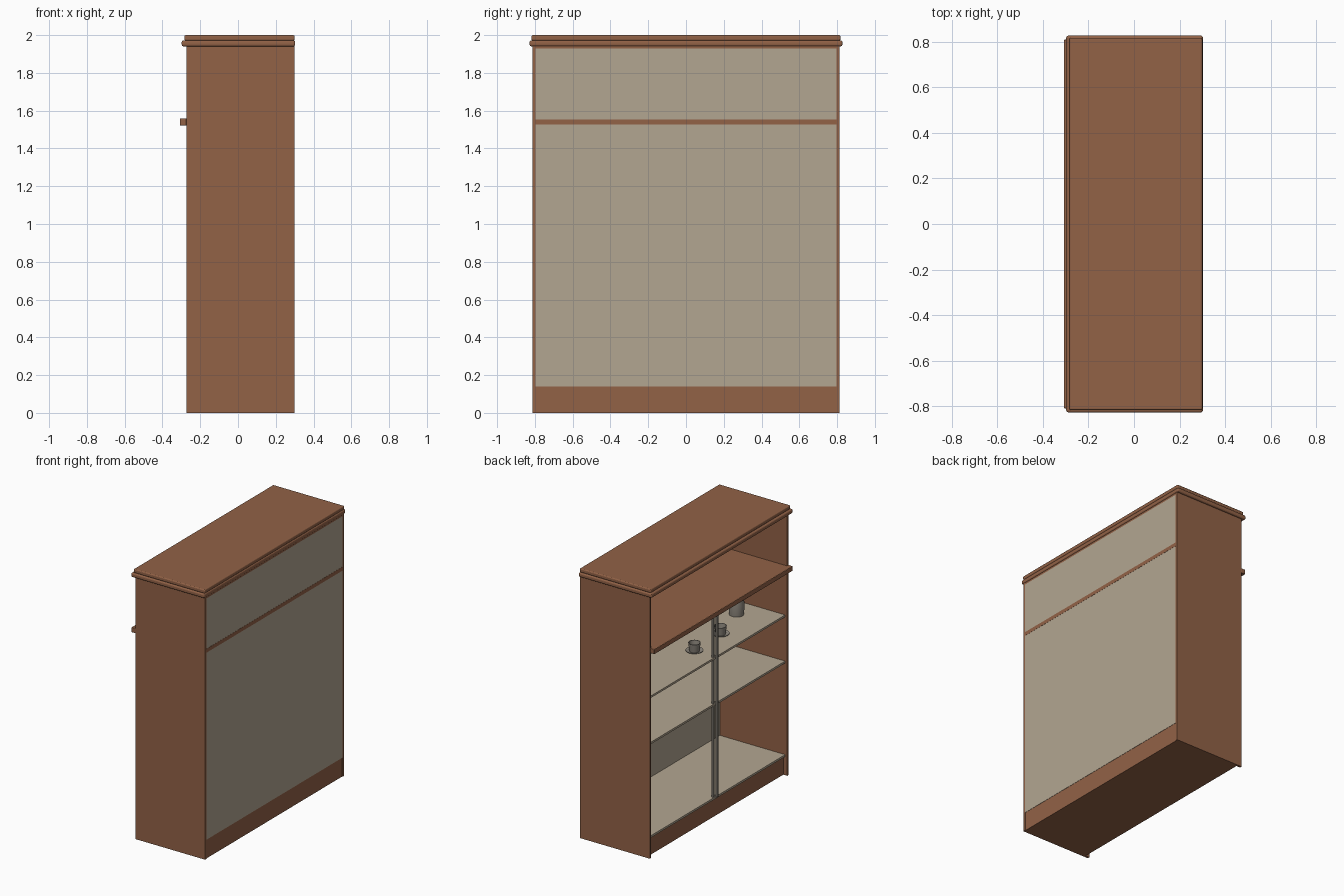
import bpy, bmesh, math

if "Cube" in bpy.data.objects:
    bpy.data.objects.remove(bpy.data.objects["Cube"])


def material(name, rgb):
    m = bpy.data.materials.new(name)
    m.diffuse_color = (*rgb, 1)
    m.use_nodes = True
    m.node_tree.nodes["Principled BSDF"].inputs["Base Color"].default_value = m.diffuse_color
    return m


WOOD = material("brown wood", (0.287, 0.122, 0.062))
BEIGE = material("beige panel", (0.45, 0.38, 0.285))
GREY = material("warm grey", (0.26, 0.235, 0.20))


def finish(name, bm, mat):
    me = bpy.data.meshes.new(name)
    bm.to_mesh(me)
    bm.free()
    me.materials.append(mat)
    ob = bpy.data.objects.new(name, me)
    bpy.context.collection.objects.link(ob)
    return ob


def box(name, x, y, z, mat, bevel=0):
    """Box from (min, max) ranges, with optional rounded edges."""
    bm = bmesh.new()
    bmesh.ops.create_cube(bm, size=1)
    for v in bm.verts:
        v.co = [r[0] + (c + 0.5) * (r[1] - r[0]) for c, r in zip(v.co, (x, y, z))]
    ob = finish(name, bm, mat)
    if bevel:
        mod = ob.modifiers.new("rounded_edges", 'BEVEL')
        mod.width = bevel
        mod.segments = 3
    return ob


def lathe(name, profile, loc, mat, sides=24):
    """Spin a (radius, height) profile about the vertical axis."""
    bm = bmesh.new()
    vs = [bm.verts.new((r, 0, h)) for r, h in profile]
    es = [bm.edges.new(p) for p in zip(vs, vs[1:])]
    bmesh.ops.spin(bm, geom=vs + es, cent=(0, 0, 0), axis=(0, 0, 1),
                   angle=math.tau, steps=sides)
    bmesh.ops.remove_doubles(bm, verts=bm.verts, dist=1e-5)
    bmesh.ops.recalc_face_normals(bm, faces=bm.faces)
    ob = finish(name, bm, mat)
    ob.location = loc
    bpy.context.view_layer.objects.active = ob
    ob.select_set(True)
    bpy.ops.object.shade_smooth_by_angle(angle=math.radians(40))
    ob.select_set(False)


INNER = (-0.796, 0.796)

# Carcass
box("side_panel_left", (-0.272, 0.30), (0.796, 0.812), (0, 1.942), WOOD)
box("side_panel_right", (-0.272, 0.30), (-0.812, -0.796), (0, 1.942), WOOD)
box("plinth", (-0.24, 0.295), INNER, (0, 0.14), WOOD)
box("back_panel", (0.28, 0.297), INNER, (0.14, 1.928), BEIGE)
box("ceiling_board", (-0.27, 0.297), INNER, (1.928, 1.942), WOOD)

# Stepped top with rounded edges
box("lower_cornice", (-0.298, 0.303), (-0.828, 0.828), (1.94, 1.972), WOOD, 0.01)
box("top_slab", (-0.284, 0.30), (-0.818, 0.818), (1.971, 2.0), WOOD, 0.008)

# Ledge between the open niche and the display space
box("ledge_board", (-0.275, 0.298), INNER, (1.526, 1.554), WOOD)
box("ledge_nosing", (-0.308, -0.272), (-0.81, 0.81), (1.522, 1.558), WOOD, 0.004)

# Floor and shelves
for name, top in (("floor_board", 0.152), ("lower_shelf", 0.845), ("upper_shelf", 1.187)):
    box(name, (-0.255, 0.28), INNER, (top - 0.015, top), BEIGE)

# Pair of slim uprights in the middle of the opening
for i, (x, y) in enumerate(((-0.262, 0.012), (-0.243, 0.03))):
    box(f"upright_{i + 1}", (x - 0.006, x + 0.006), (y - 0.01, y + 0.01),
        (0.152, 1.526), GREY)

# Cups on saucers
for i, (x, y) in enumerate(((-0.09, 0.03), (-0.08, -0.29))):
    lathe(f"saucer_{i + 1}", [(0, 0), (0.035, 0), (0.06, 0.01), (0.06, 0.013),
                              (0.035, 0.006), (0, 0.006)], (x, y, 1.187), GREY)
    lathe(f"cup_{i + 1}", [(0, 0), (0.034, 0), (0.042, 0.062), (0.038, 0.062),
                           (0.031, 0.006), (0, 0.006)], (x, y, 1.193), GREY)

# Tall pot
lathe("pot", [(0, 0), (0.05, 0), (0.055, 0.08), (0.042, 0.14), (0.038, 0.14),
              (0.05, 0.08), (0.045, 0.006), (0, 0.006)], (0.02, -0.62, 1.187), GREY)
